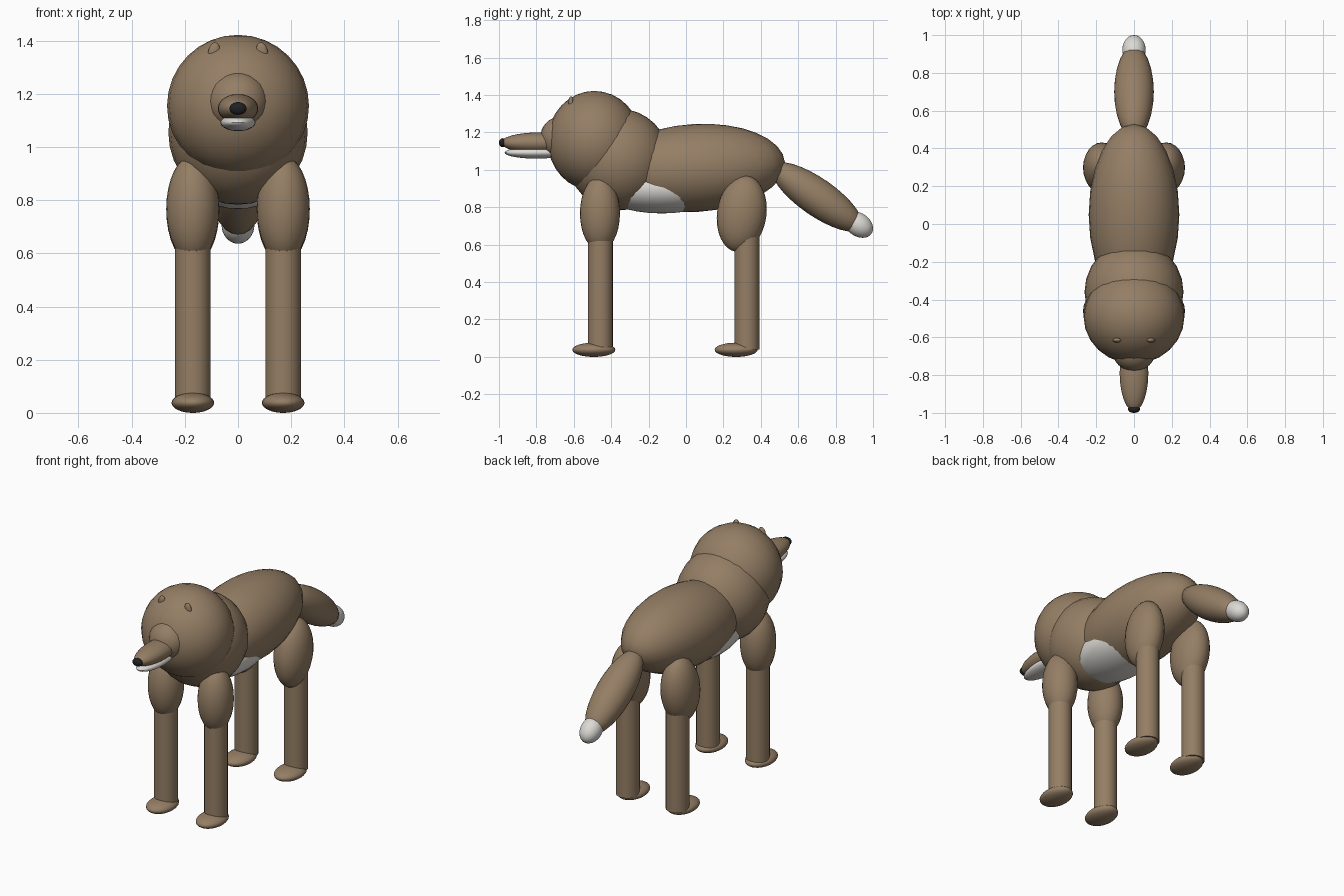
import bpy
import math

cube = bpy.data.objects.get("Cube")
if cube:
    bpy.data.objects.remove(cube, do_unlink=True)


def make_material(name, rgb):
    mat = bpy.data.materials.new(name)
    mat.use_nodes = True
    mat.diffuse_color = (*rgb, 1)
    bsdf = mat.node_tree.nodes["Principled BSDF"]
    bsdf.inputs["Base Color"].default_value = (*rgb, 1)
    bsdf.inputs["Roughness"].default_value = 0.8
    return mat


BROWN = make_material("brown fur", (0.30, 0.21, 0.13))
WHITE = make_material("pale fur", (0.72, 0.70, 0.66))
BLACK = make_material("black nose", (0.015, 0.015, 0.017))


def finish(name, mat):
    obj = bpy.context.object
    obj.name = name
    obj.data.materials.append(mat)
    bpy.ops.object.transform_apply(location=False, rotation=False, scale=True)
    bpy.ops.object.shade_smooth_by_angle(angle=math.radians(40))
    return obj


def ellipsoid(name, centre, radii, mat=BROWN, pitch=0, roll=0):
    """Smooth ellipsoid; pitch tilts it about x, roll about y, in degrees."""
    bpy.ops.mesh.primitive_uv_sphere_add(
        segments=24, ring_count=16, radius=1, location=centre,
        rotation=(math.radians(pitch), math.radians(roll), 0))
    bpy.context.object.scale = radii
    return finish(name, mat)


def cylinder(name, centre, radius, height):
    bpy.ops.mesh.primitive_cylinder_add(
        vertices=20, radius=radius, depth=height, location=centre)
    return finish(name, BROWN)


# Torso
ellipsoid("body", (0, 0.05, 1.01), (0.24, 0.48, 0.235), pitch=3.5)
ellipsoid("chest", (0, -0.36, 1.055), (0.262, 0.272, 0.272))
ellipsoid("belly", (0, -0.13, 0.902), (0.2, 0.34, 0.135), WHITE)

# Head
ellipsoid("head", (0, -0.49, 1.155), (0.267, 0.25, 0.267))
ellipsoid("muzzle", (0, -0.67, 1.17), (0.115, 0.11, 0.115))
ellipsoid("snout", (0, -0.79, 1.145), (0.076, 0.2, 0.055))
ellipsoid("lower_jaw", (0, -0.80, 1.092), (0.066, 0.17, 0.032), WHITE)
ellipsoid("nose", (0, -0.98, 1.145), (0.032, 0.02, 0.024), BLACK)

# Tail
ellipsoid("tail", (0, 0.70, 0.855), (0.105, 0.29, 0.1), pitch=-35)
ellipsoid("tail_tip", (0, 0.922, 0.707), (0.062, 0.085, 0.062), WHITE, pitch=-35)

# Ears and legs, mirrored left and right
for side, s in (("left", 1), ("right", -1)):
    ellipsoid(f"{side}_ear", (s * 0.09, -0.615, 1.358), (0.022, 0.013, 0.036),
              roll=-s * 10)
    for end, leg_y, foot_y in (("front", -0.458, -0.493), ("rear", 0.325, 0.268)):
        cylinder(f"{side}_{end}_leg", (s * 0.17, leg_y, 0.36), 0.067, 0.64)
        ellipsoid(f"{side}_{end}_foot", (s * 0.17, foot_y, 0.038), (0.08, 0.115, 0.038))
    ellipsoid(f"{side}_shoulder", (s * 0.17, -0.46, 0.768), (0.1, 0.107, 0.2))
    ellipsoid(f"{side}_thigh", (s * 0.17, 0.298, 0.765), (0.1, 0.132, 0.206), pitch=-8)
